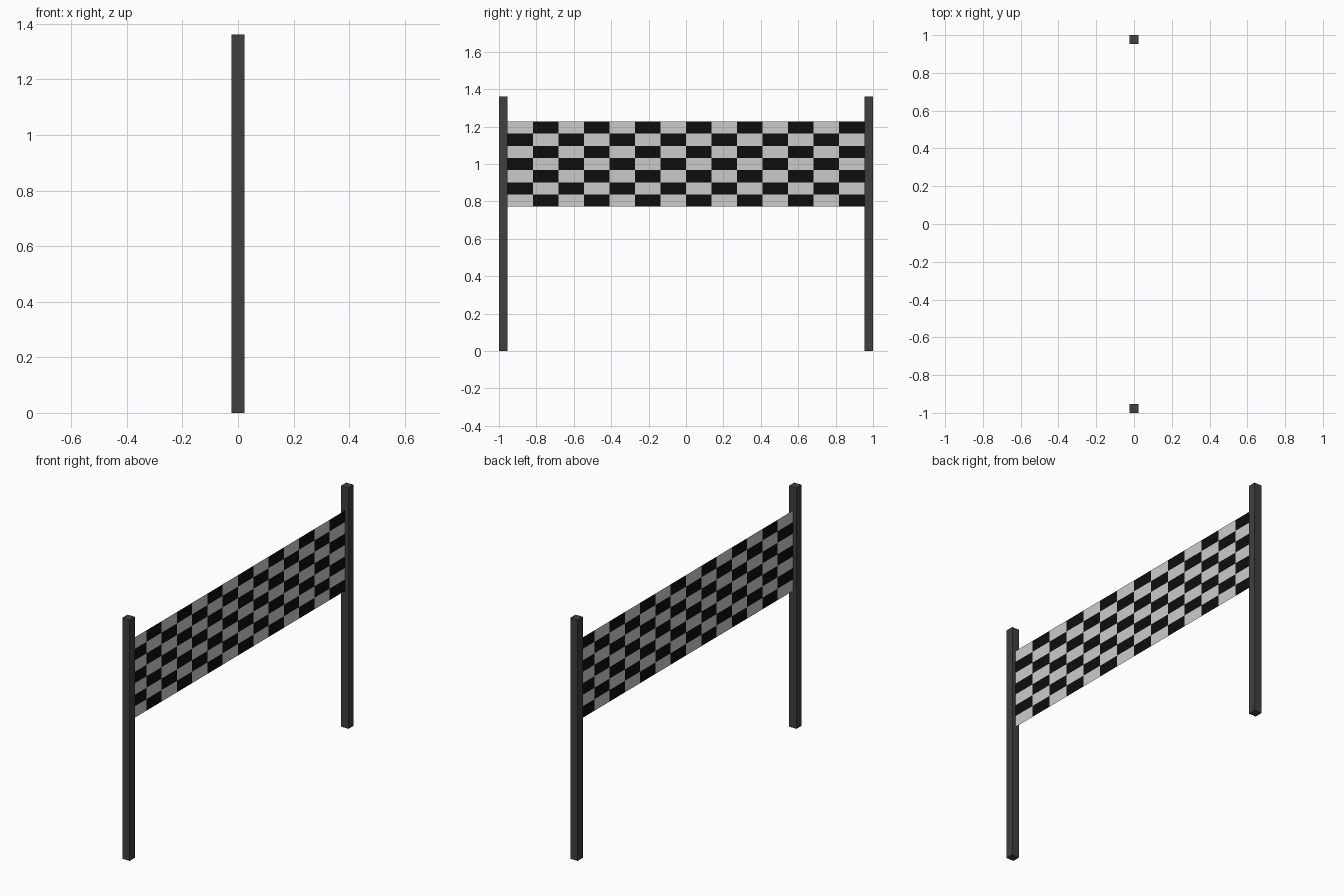
import bpy, bmesh

if "Cube" in bpy.data.objects:
    bpy.data.objects.remove(bpy.data.objects["Cube"])

POST, HEIGHT = 0.046, 1.362
COLS, ROWS = 14, 7
Y0, Z0, Z1 = 1 - POST, 0.773, 1.227


def material(name, value):
    m = bpy.data.materials.new(name)
    m.diffuse_color = (value, value, value, 1)
    m.use_nodes = True
    m.node_tree.nodes["Principled BSDF"].inputs["Base Color"].default_value = m.diffuse_color
    return m


post_mat = material("dark_grey", 0.05)
black = material("black", 0.004)
white = material("white", 0.8)


def finish(bm, name, mats):
    mesh = bpy.data.meshes.new(name)
    bm.to_mesh(mesh)
    bm.free()
    for m in mats:
        mesh.materials.append(m)
    bpy.context.collection.objects.link(bpy.data.objects.new(name, mesh))


# Square posts at both ends
for side, name in ((-1, "left_post"), (1, "right_post")):
    bm = bmesh.new()
    bmesh.ops.create_cube(bm, size=1)
    for v in bm.verts:
        v.co = (v.co.x * POST, v.co.y * POST + side * (1 - POST / 2),
                (v.co.z + 0.5) * HEIGHT)
    finish(bm, name, [post_mat])

# Thin chequered banner stretched between the posts
bm = bmesh.new()
grid = [[bm.verts.new((0, -Y0 + 2 * Y0 * c / COLS, Z0 + (Z1 - Z0) * r / ROWS))
         for c in range(COLS + 1)] for r in range(ROWS + 1)]
for r in range(ROWS):
    for c in range(COLS):
        f = bm.faces.new((grid[r][c], grid[r][c + 1],
                          grid[r + 1][c + 1], grid[r + 1][c]))
        f.material_index = (r + c) % 2
finish(bm, "chequered_banner", [white, black])
